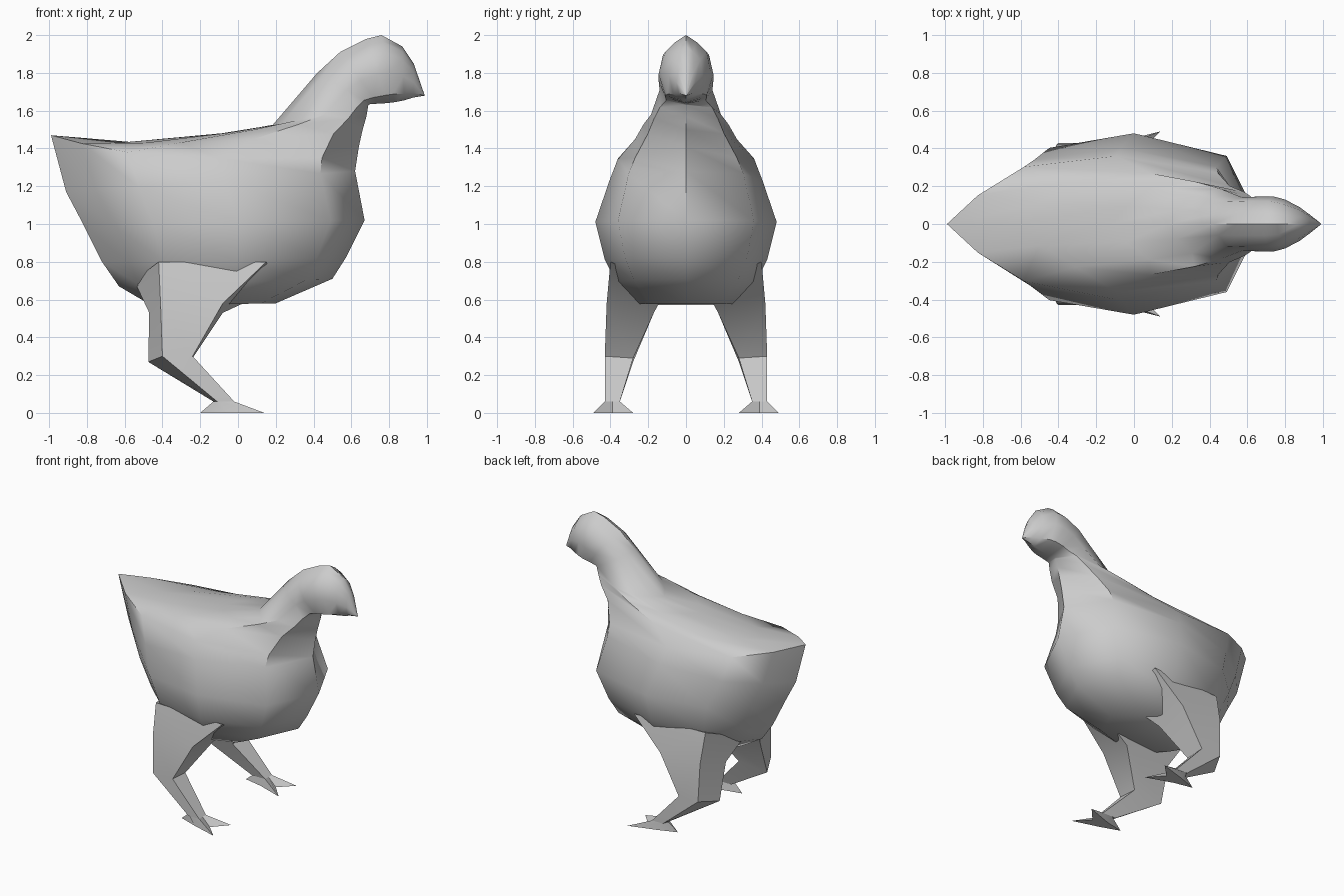
import bpy, bmesh, math


def loft(name, rings, angle=50):
    """Skin a list of equal-length closed rings and cap both ends."""
    bm = bmesh.new()
    rows = [[bm.verts.new(p) for p in r] for r in rings]
    n = len(rows[0])
    for a, b in zip(rows, rows[1:]):
        for i in range(n):
            j = (i + 1) % n
            bm.faces.new((a[i], a[j], b[j], b[i]))
    bm.faces.new(rows[0])
    bm.faces.new(rows[-1])
    bmesh.ops.remove_doubles(bm, verts=bm.verts, dist=0.0005)
    return finish(name, bm, angle)


def finish(name, bm, angle):
    bmesh.ops.recalc_face_normals(bm, faces=bm.faces)
    me = bpy.data.meshes.new(name)
    bm.to_mesh(me)
    bm.free()
    ob = bpy.data.objects.new(name, me)
    bpy.context.collection.objects.link(ob)
    bpy.ops.object.select_all(action='DESELECT')
    bpy.context.view_layer.objects.active = ob
    ob.select_set(True)
    bpy.ops.object.shade_smooth_by_angle(angle=math.radians(angle))
    return ob


# Body, neck and head: rings running from a rear point to a front point
# (back x, back z, front x, front z, half width, sag of the sides)
STATIONS = [
    (-0.46, 0.57, 0.20, 0.58, 0.26, 0),
    (-0.63, 0.67, 0.50, 0.71, 0.37, 0),
    (-0.72, 0.80, 0.57, 0.82, 0.43, 0),
    (-0.82, 1.00, 0.67, 1.02, 0.48, 0),
    (-0.91, 1.17, 0.62, 1.28, 0.405, 0),
    (-0.99, 1.47, 0.64, 1.41, 0.36, 0.09),
    (-0.63, 1.43, 0.66, 1.50, 0.27, 0.02),
    (-0.12, 1.475, 0.68, 1.57, 0.225, 0),
    (0.18, 1.52, 0.69, 1.63, 0.185, 0),
    (0.42, 1.80, 0.70, 1.635, 0.14, 0),
    (0.54, 1.91, 0.74, 1.637, 0.145, 0),
    (0.68, 1.98, 0.79, 1.64, 0.145, 0),
    (0.76, 2.00, 0.83, 1.645, 0.13, 0),
    (0.87, 1.94, 0.88, 1.655, 0.09, 0),
    (0.93, 1.85, 0.93, 1.67, 0.05, 0),
    (0.985, 1.69, 0.99, 1.68, 0.004, 0),
]
HALF = [(0, 0), (0.1, 0.42), (0.25, 0.84), (0.55, 1), (0.88, 0.75), (1, 0)]
OUTLINE = HALF + [(t, -w) for t, w in HALF[-2:0:-1]]


def body_ring(xb, zb, xf, zf, half, sag):
    return [(xb + (xf - xb) * t, half * w, zb + (zf - zb) * t - sag * abs(w))
            for t, w in OUTLINE]


loft("body", [body_ring(*s) for s in STATIONS])

# Legs: back inner, back outer, front outer, front inner corner of each ring
LEG = [
    [(-0.55, 0.10, 0.70), (-0.42, 0.37, 0.80), (0.15, 0.40, 0.80), (0.20, 0.10, 0.66)],
    [(-0.47, 0.20, 0.53), (-0.41, 0.42, 0.58), (-0.08, 0.42, 0.58), (-0.08, 0.17, 0.53)],
    [(-0.475, 0.28, 0.27), (-0.40, 0.43, 0.30), (-0.24, 0.43, 0.30), (-0.24, 0.28, 0.29)],
    [(-0.13, 0.35, 0.06), (-0.11, 0.43, 0.06), (-0.02, 0.43, 0.06), (-0.02, 0.35, 0.06)],
]
# Foot: flat outline with two front toes, a notch and a rear toe
FOOT = [(-0.20, 0.38), (-0.06, 0.35), (0.14, 0.28), (0.04, 0.39),
        (0.14, 0.49), (-0.06, 0.43)]
ANKLE = [(-0.13, 0.39), (-0.10, 0.35), (-0.02, 0.35), (-0.02, 0.39),
         (-0.02, 0.43), (-0.10, 0.43)]

for side, s in (("left", 1), ("right", -1)):
    loft(side + "_leg", [[(x, y * s, z) for x, y, z in r] for r in LEG], 40)
    loft(side + "_foot", [[(x, y * s, 0) for x, y in FOOT],
                          [(x, y * s, 0.06) for x, y in ANKLE]], 30)
